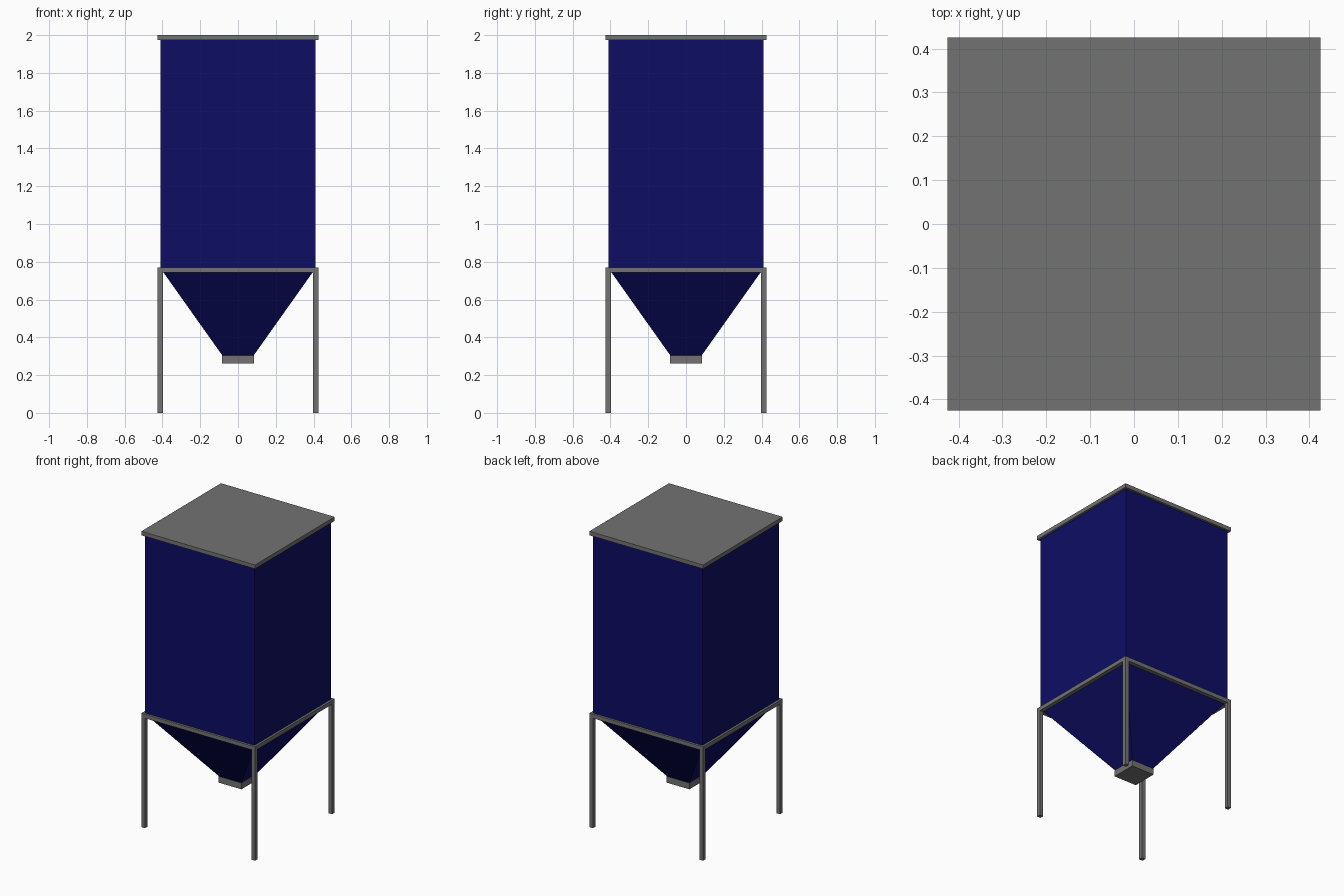
import bpy, bmesh
from mathutils import Vector

cube = bpy.data.objects.get("Cube")
if cube:
    bpy.data.objects.remove(cube, do_unlink=True)


def material(name, color):
    m = bpy.data.materials.new(name)
    m.use_nodes = True
    m.diffuse_color = color
    m.node_tree.nodes["Principled BSDF"].inputs["Base Color"].default_value = color
    return m


blue = material("navy blue", (0.004, 0.004, 0.13, 1))
grey = material("steel grey", (0.17, 0.17, 0.17, 1))


def square_loft(name, sections, mat):
    """Closed solid through square sections given as (half width, height)."""
    bm = bmesh.new()
    rings = [[bm.verts.new((sx * h, sy * h, z))
              for sx, sy in ((-1, -1), (1, -1), (1, 1), (-1, 1))]
             for h, z in sections]
    for low, high in zip(rings, rings[1:]):
        for i in range(4):
            j = (i + 1) % 4
            bm.faces.new((low[i], low[j], high[j], high[i]))
    bm.faces.new(rings[0][::-1])
    bm.faces.new(rings[-1])
    return finish(name, bm, mat)


def box(name, low, high, mat):
    low, high = Vector(low), Vector(high)
    bm = bmesh.new()
    bmesh.ops.create_cube(bm, size=1)
    bmesh.ops.scale(bm, vec=high - low, verts=bm.verts)
    bmesh.ops.translate(bm, vec=(low + high) / 2, verts=bm.verts)
    return finish(name, bm, mat)


def finish(name, bm, mat):
    mesh = bpy.data.meshes.new(name)
    bm.to_mesh(mesh)
    bm.free()
    mesh.materials.append(mat)
    obj = bpy.data.objects.new(name, mesh)
    bpy.context.collection.objects.link(obj)
    return obj


OUT, IN = 0.425, 0.398      # outer and inner edge of the square tubing
BODY = 0.41
RING_LOW, RING_TOP = 0.743, 0.77

# Bin body with its funnel, outlet and lid
square_loft("bin_body", [(BODY, RING_TOP - 0.005), (BODY, 1.98)], blue)
square_loft("hopper", [(0.08, 0.3), (BODY, RING_TOP - 0.005)], blue)
square_loft("outlet", [(0.085, 0.262), (0.085, 0.304)], grey)
square_loft("lid", [(OUT, 1.973), (OUT, 2.0)], grey)

# Support ring and legs
for s, side in ((-1, "right"), (1, "left")):
    xs = sorted((s * IN, s * OUT))
    box(f"{side}_beam", (xs[0], -OUT, RING_LOW), (xs[1], OUT, RING_TOP), grey)
    end = "front" if s < 0 else "back"
    box(f"{end}_beam", (-IN, xs[0], RING_LOW), (IN, xs[1], RING_TOP), grey)
    for t, place in ((-1, "front"), (1, "back")):
        ys = sorted((t * IN, t * OUT))
        box(f"{place}_{side}_leg", (xs[0], ys[0], 0), (xs[1], ys[1], RING_LOW), grey)
